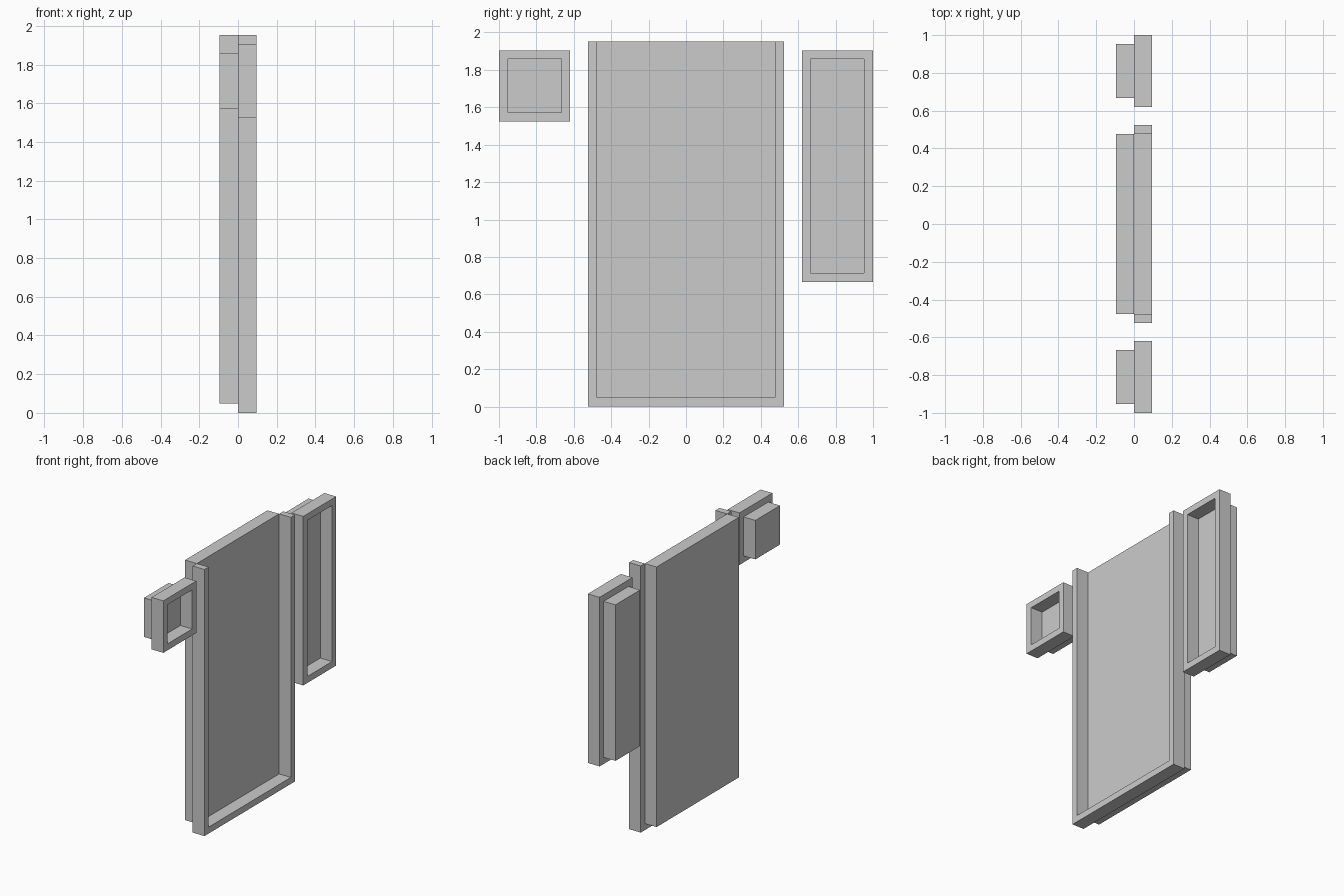
import bpy, bmesh

if "Cube" in bpy.data.objects:
    bpy.data.objects.remove(bpy.data.objects["Cube"])

U = 1 / 21      # modelling unit: the whole model is 42 units wide
DEPTH = 2 * U   # thickness of every panel and frame


def make_object(name, bm):
    bmesh.ops.recalc_face_normals(bm, faces=bm.faces[:])
    mesh = bpy.data.meshes.new(name)
    bm.to_mesh(mesh)
    bm.free()
    obj = bpy.data.objects.new(name, mesh)
    bpy.context.collection.objects.link(obj)
    return obj


def panel(name, y0, y1, z0, z1):
    """Solid slab behind the frame, from x = -DEPTH to x = 0."""
    bm = bmesh.new()
    bmesh.ops.create_cube(bm, size=1)
    bmesh.ops.scale(bm, vec=(DEPTH, (y1 - y0) * U, (z1 - z0) * U), verts=bm.verts)
    bmesh.ops.translate(bm, vec=(-DEPTH / 2, (y0 + y1) / 2 * U, (z0 + z1) / 2 * U),
                        verts=bm.verts)
    return make_object(name, bm)


def frame(name, y0, y1, z0, z1, open_top=False):
    """Mitred border one unit wide, from x = 0 to x = DEPTH."""
    t = 0 if open_top else 1
    outer = [(y0, z1), (y0, z0), (y1, z0), (y1, z1)]
    inner = [(y0 + 1, z1 - t), (y0 + 1, z0 + 1), (y1 - 1, z0 + 1), (y1 - 1, z1 - t)]
    bm = bmesh.new()
    a, b = ([bm.verts.new((0, y * U, z * U)) for y, z in loop] for loop in (outer, inner))
    faces = []
    for i in range(3 if open_top else 4):
        j = (i + 1) % 4
        faces.append(bm.faces.new((a[i], a[j], b[j], b[i])))
    result = bmesh.ops.extrude_face_region(bm, geom=faces, use_keep_orig=True)
    moved = [g for g in result["geom"] if isinstance(g, bmesh.types.BMVert)]
    bmesh.ops.translate(bm, vec=(DEPTH, 0, 0), verts=moved)
    return make_object(name, bm)


# Tall centre door, with a frame left open at the top
frame("door_frame", -11, 11, 0, 41, open_top=True)
panel("door_panel", -10, 10, 1, 41)

# Small square window and tall side window, each with a closed frame
for name, y0, y1, z0, z1 in (("small_window", -21, -13, 32, 40),
                             ("tall_window", 13, 21, 14, 40)):
    frame(name + "_frame", y0, y1, z0, z1)
    panel(name + "_panel", y0 + 1, y1 - 1, z0 + 1, z1 - 1)
